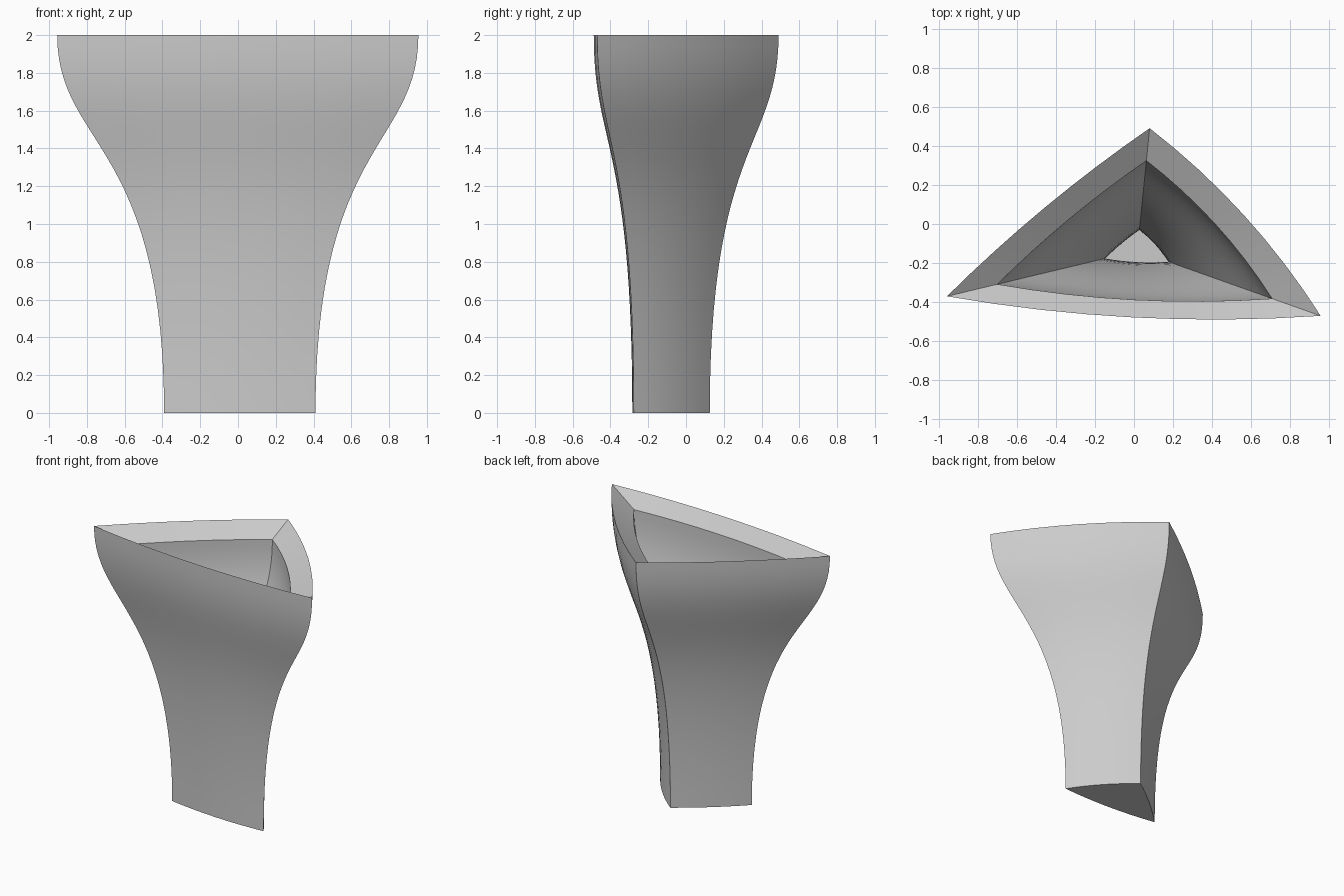
import bpy, bmesh, math
from mathutils import Vector
from mathutils.geometry import interpolate_bezier

cube = bpy.data.objects.get("Cube")
if cube:
    bpy.data.objects.remove(cube, do_unlink=True)

SIDE_STEPS = 8
RINGS = 28
WALL = 0.095
AXIS = Vector((0.017, -0.137))

# Grey ceramic
grey = bpy.data.materials.new("warm_free_grey")
grey.name = "plain_grey"
grey.use_nodes = True
color = (0.6, 0.6, 0.6, 1)
grey.diffuse_color = color
grey.node_tree.nodes["Principled BSDF"].inputs["Base Color"].default_value = color

# Rim outline: three sharp corners joined by gently bowed sides (counter-clockwise)
corners = [Vector((0.08, 0.49)), Vector((-0.957, -0.37)), Vector((0.955, -0.47))]
bows = [0.03, 0.058, 0.057]
outline = []
for i, a in enumerate(corners):
    b = corners[(i + 1) % 3]
    d = (b - a).normalized()
    ctrl = (a + b) / 2 + Vector((d.y, -d.x)) * bows[i] * 2
    for k in range(SIDE_STEPS):
        t = k / SIDE_STEPS
        outline.append(a * (1 - t) ** 2 + ctrl * 2 * t * (1 - t) + b * t * t)

# Flaring profile: (scale of outline, height)
profile = interpolate_bezier(Vector((0.419, 0)), Vector((0.419, 1.44)),
                             Vector((1, 1.41)), Vector((1, 2)), RINGS)

bm = bmesh.new()


def ring(scale, z):
    pts = [AXIS + (p - AXIS) * scale for p in outline]
    return [bm.verts.new((p.x, p.y, z)) for p in pts]


def bridge(r0, r1):
    n = len(r0)
    for i in range(n):
        j = (i + 1) % n
        bm.faces.new((r0[i], r0[j], r1[j], r1[i]))


# Outer wall upward, sloped rim, then inner wall downward to a raised floor
rings = [ring(p[0], p[1]) for p in profile]
for p in reversed(profile):
    t = p[1] / 2
    rings.append(ring(p[0] - 0.25 - 0.015 * t, WALL + t * (2 - 2 * WALL)))
for r0, r1 in zip(rings, rings[1:]):
    bridge(r0, r1)
bm.faces.new(list(reversed(rings[0])))
bm.faces.new(rings[-1])
bmesh.ops.recalc_face_normals(bm, faces=bm.faces)

mesh = bpy.data.meshes.new("vase")
bm.to_mesh(mesh)
bm.free()
mesh.materials.append(grey)
vase = bpy.data.objects.new("vase", mesh)
bpy.context.collection.objects.link(vase)

# Smooth walls with crisp corners
bpy.ops.object.select_all(action='DESELECT')
vase.select_set(True)
bpy.context.view_layer.objects.active = vase
bpy.ops.object.shade_smooth_by_angle(angle=math.radians(30))
